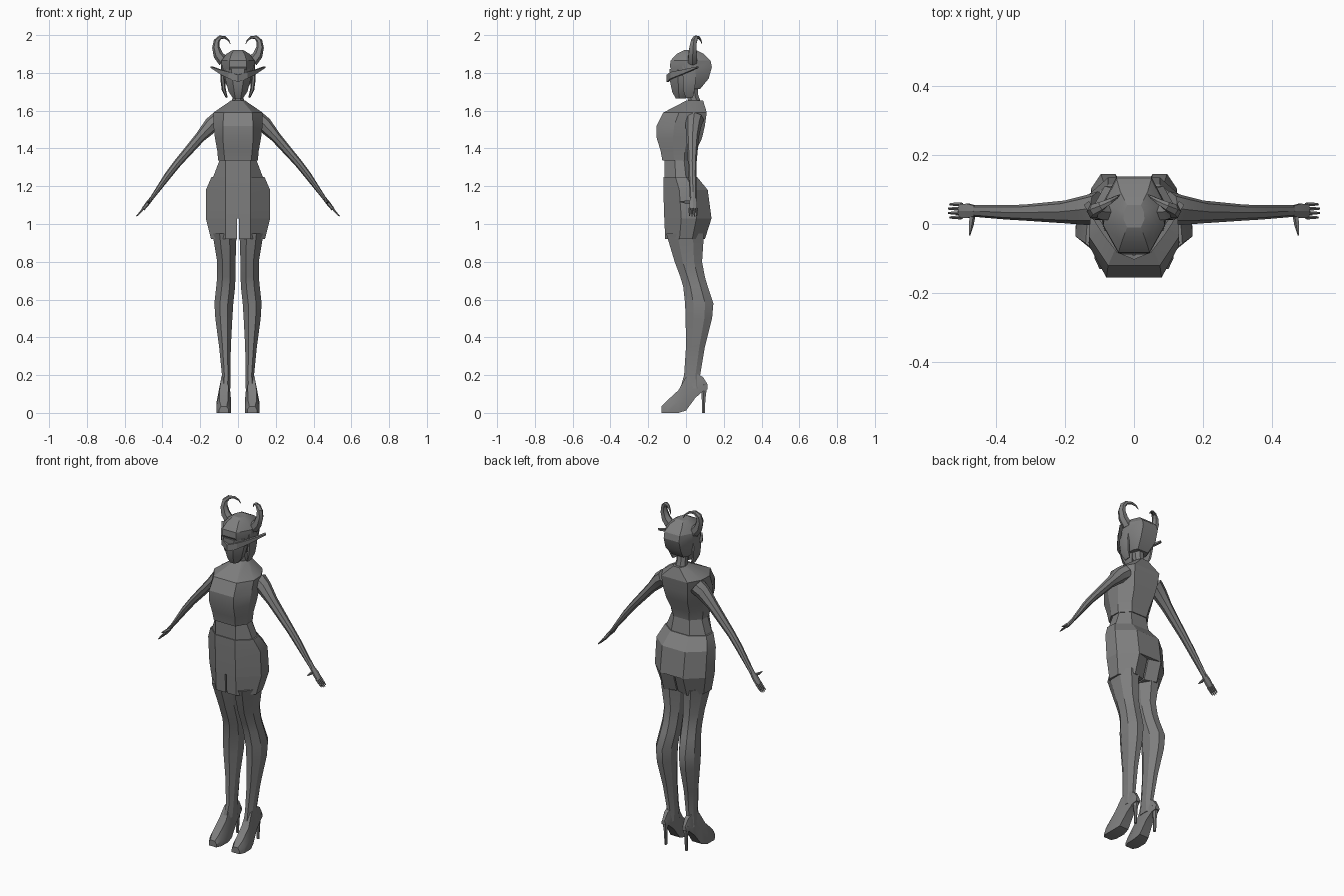
import bpy, bmesh, math
from mathutils import Vector

grey = bpy.data.materials.new("grey")
grey.diffuse_color = (0.21, 0.21, 0.21, 1)


def loft(name, rings, mirror=False):
    """Skin closed rings of equal length, cap both ends, optionally mirror across x."""
    bm = bmesh.new()
    for s in ((1, -1) if mirror else (1,)):
        vs = [[bm.verts.new((p[0] * s, p[1], p[2])) for p in r] for r in rings]
        n = len(rings[0])
        for a, b in zip(vs, vs[1:]):
            for i in range(n):
                j = (i + 1) % n
                bm.faces.new((a[i], a[j], b[j], b[i]))
        bm.faces.new(vs[0])
        bm.faces.new(vs[-1])
    bmesh.ops.recalc_face_normals(bm, faces=bm.faces)
    me = bpy.data.meshes.new(name)
    bm.to_mesh(me)
    bm.free()
    ob = bpy.data.objects.new(name, me)
    me.materials.append(grey)
    bpy.context.collection.objects.link(ob)
    bpy.ops.object.select_all(action='DESELECT')
    ob.select_set(True)
    bpy.context.view_layer.objects.active = ob
    bpy.ops.object.shade_smooth_by_angle(angle=math.radians(25))
    return ob


def body(z, w, yf, yb, fw, bw):
    """Symmetric eight-sided section: flat front, flat back, two side points each side."""
    a, b = yf + (yb - yf) * 0.36, yf + (yb - yf) * 0.68
    half = [(fw, yf), (w, a), (w * 0.97, b), (bw, yb)]
    return [(x, y, z) for x, y in half] + [(-x, y, z) for x, y in half[::-1]]


def limb(z, x0, x1, y0, y1, n=8, tilt=0.0):
    """Upright elliptical section between x and y limits."""
    cx, cy, rx, ry = (x0 + x1) / 2, (y0 + y1) / 2, (x1 - x0) / 2, (y1 - y0) / 2
    k = 1 / math.cos(math.pi / n)
    ang = [2 * math.pi * (i + 0.5) / n for i in range(n)]
    return [(cx + k * rx * math.cos(t), cy + k * ry * math.sin(t), z) for t in ang]


def tube(name, path, n=6, mirror=True):
    """Tapered tube; path items are (x, y, z, radius across, radius along side)."""
    pts = [Vector(p[:3]) for p in path]
    rings = []
    for i, p in enumerate(pts):
        d = (pts[min(i + 1, len(pts) - 1)] - pts[max(i - 1, 0)]).normalized()
        ref = Vector((0, 1, 0)) if abs(d.y) < 0.8 else Vector((0, 0, 1))
        u = d.cross(ref).normalized()
        v = u.cross(d).normalized()
        ra, rb = path[i][3], path[i][4]
        rings.append([p + u * ra * math.cos(2 * math.pi * k / n)
                      + v * rb * math.sin(2 * math.pi * k / n) for k in range(n)])
    return loft(name, rings, mirror)


# Torso, waist and hips
loft("bodice", [body(*r) for r in (
    (1.335, .105, -.125, .045, .07, .05), (1.39, .11, -.135, .055, .075, .06),
    (1.455, .122, -.155, .085, .08, .07), (1.52, .13, -.155, .10, .08, .08),
    (1.59, .13, -.12, .11, .075, .085), (1.655, .035, .005, .09, .02, .02))])
loft("waist", [body(*r) for r in (
    (1.24, .135, -.115, .055, .065, .06), (1.345, .095, -.115, .038, .065, .05))])
loft("hips", [body(*r) for r in (
    (1.03, .17, -.115, .135, .065, .075), (1.18, .17, -.12, .115, .065, .075),
    (1.25, .14, -.12, .058, .065, .06))])


# Short legs below the hips, split in the middle
def cuff(z, w, yf, yb):
    m = yf + (yb - yf) * .36
    n = yf + (yb - yf) * .68
    return [(.004, yf, z), (.065, yf, z), (w, m, z), (w * .97, n, z), (.075, yb, z), (.004, yb - .02, z)]


loft("shorts_legs", [cuff(.92, .143, -.11, .10), cuff(1.03, .17, -.115, .135)], True)

# Legs
loft("legs", [limb(*r) for r in (
    (.13, .04, .093, -.03, .09), (.2, .04, .085, -.01, .075), (.35, .038, .10, 0, .10),
    (.5, .03, .12, -.002, .138), (.58, .025, .125, -.005, .145), (.67, .015, .115, -.015, .115),
    (.72, .014, .11, -.03, .10), (.8, .013, .11, -.06, .085), (.95, .008, .135, -.105, .095))], True)

# Shoes: sections run from toe to heel
shoe = []
for y, zb, zt, x0, x1 in ((-.13, 0, .035, .05, .10), (-.10, 0, .065, .038, .114),
                          (-.04, 0, .12, .036, .113), (0, .012, .19, .04, .10),
                          (.05, .08, .21, .044, .09), (.09, .115, .19, .048, .086),
                          (.115, .125, .15, .055, .08)):
    e = (x1 - x0) * .2
    m = zb + (zt - zb) * .5
    shoe.append([(x0, y, zb), (x1, y, zb), (x1, y, m), (x1 - e, y, zt), (x0 + e, y, zt), (x0, y, m)])
loft("shoes", shoe, True)
tube("heels", [(.067, .095, .15, .019, .02), (.067, .093, .07, .009, .011), (.067, .092, 0, .008, .009)])

# Arms and hands
tube("arms", [(.10, .045, 1.555, .045, .05), (.14, .04, 1.525, .042, .043), (.2, .035, 1.46, .028, .033),
              (.32, .033, 1.322, .021, .023), (.37, .034, 1.258, .019, .021), (.465, .038, 1.125, .009, .017)], 8)
tube("palms", [(.458, .038, 1.135, .01, .017), (.48, .038, 1.107, .011, .024), (.503, .038, 1.078, .009, .023)])
for i in range(4):
    y = .019 + i * .0127
    r = .004 if i in (1, 2) else 0
    tube("finger_%d" % (i + 1), [(.499, y, 1.083, .006, .006), (.519, y, 1.06, .005, .005),
                                 (.533 + r, y, 1.045 - r, .003, .003)], 5)
tube("thumbs", [(.467, .03, 1.118, .009, .009), (.472, -.002, 1.116, .008, .008),
                (.476, -.033, 1.118, .002, .002)], 5)

# Neck and head
loft("neck", [limb(1.63, -.035, .035, .015, .085), limb(1.68, -.028, .028, .005, .065),
              limb(1.75, -.03, .03, -.01, .06)])
loft("face", [body(*r) for r in (
    (1.665, .025, -.055, .0, .014, .014), (1.70, .05, -.073, .02, .02, .03),
    (1.77, .068, -.088, .04, .03, .04), (1.82, .07, -.088, .04, .035, .04))])
loft("hair_cap", [body(*r) for r in (
    (1.715, .05, -.005, .075, .03, .035), (1.77, .08, -.05, .12, .045, .05),
    (1.83, .09, -.085, .137, .045, .05), (1.865, .088, -.082, .13, .045, .05),
    (1.90, .062, -.05, .095, .035, .04), (1.92, .03, -.01, .055, .02, .02))])
tube("side_locks", [(.078, .015, 1.84, .012, .04), (.082, .018, 1.77, .012, .04),
                    (.075, .015, 1.71, .011, .035), (.06, .018, 1.67, .005, .022)])

# Swept visor with pointed tips
visor = []
for x, y, zb, zt in ((0, -.103, 1.752, 1.79), (.05, -.082, 1.77, 1.805),
                     (.09, -.03, 1.79, 1.815), (.145, .055, 1.826, 1.833)):
    visor.append([(x, y, zb), (x, y, zt), (x * .9, y + .012, zt), (x * .9, y + .012, zb)])
loft("visor", visor, True)

# Curled horns
tube("horns", [(.075, .035, 1.86, .03, .028), (.105, .035, 1.895, .026, .026), (.117, .037, 1.935, .02, .022),
               (.113, .042, 1.968, .016, .018), (.095, .052, 1.988, .011, .014), (.07, .066, 1.988, .007, .009),
               (.05, .078, 1.973, .004, .005), (.04, .085, 1.952, .001, .001)])
